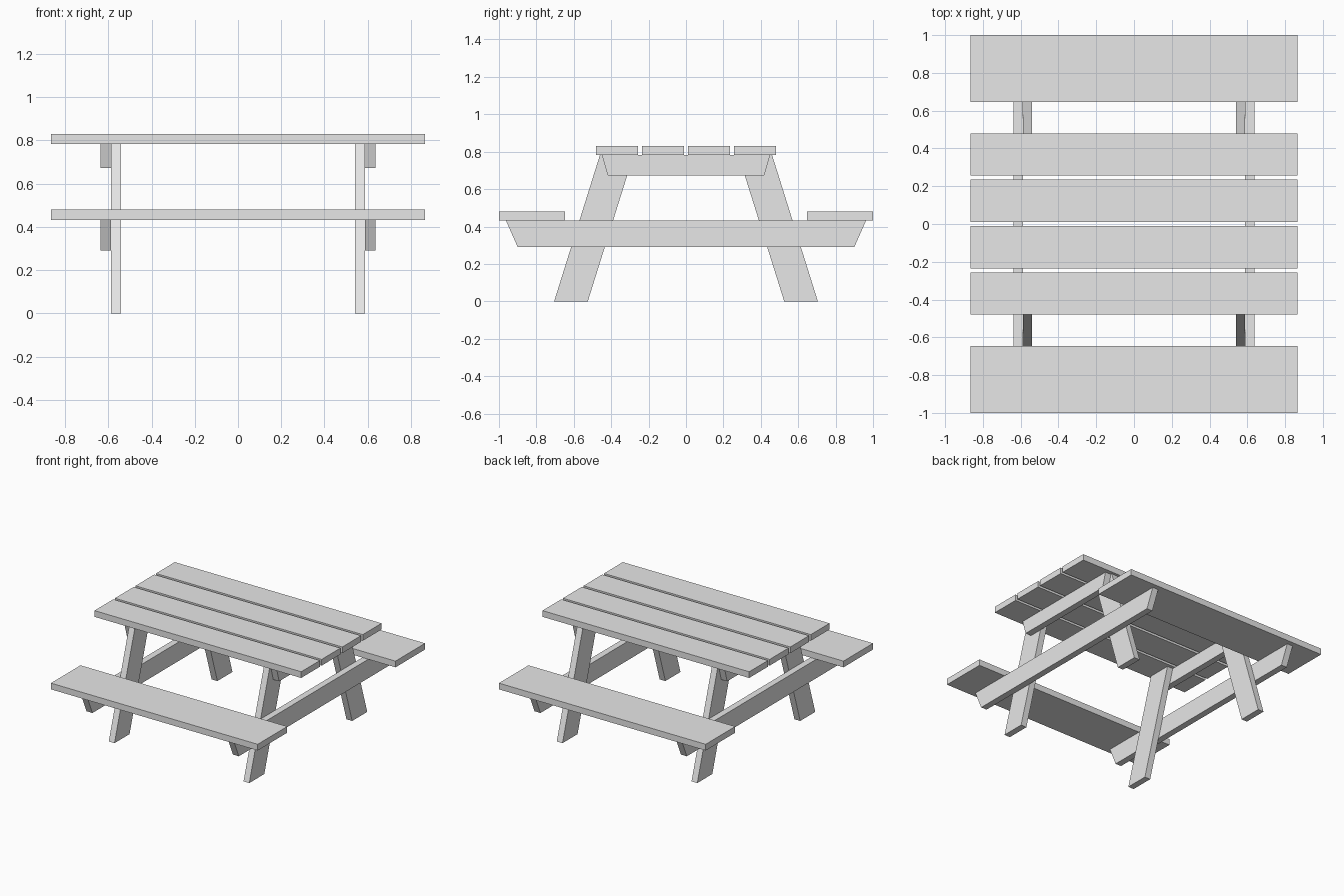
import bpy
import bmesh

cube = bpy.data.objects.get("Cube")
if cube:
    bpy.data.objects.remove(cube, do_unlink=True)

# One plain grey for all the timber
GREY = (0.8, 0.8, 0.8, 1.0)
timber = bpy.data.materials.new("plain_grey")
timber.use_nodes = True
timber.diffuse_color = GREY
timber.node_tree.nodes["Principled BSDF"].inputs["Base Color"].default_value = GREY


def plank(name, profile, x0, x1):
    """Extrude a (y, z) outline along x from x0 to x1."""
    bm = bmesh.new()
    face = bm.faces.new([bm.verts.new((x0, y, z)) for y, z in profile])
    ext = bmesh.ops.extrude_face_region(bm, geom=[face])
    moved = [v for v in ext["geom"] if isinstance(v, bmesh.types.BMVert)]
    bmesh.ops.translate(bm, verts=moved, vec=(x1 - x0, 0, 0))
    bmesh.ops.recalc_face_normals(bm, faces=bm.faces)
    mesh = bpy.data.meshes.new(name)
    bm.to_mesh(mesh)
    bm.free()
    mesh.materials.append(timber)
    obj = bpy.data.objects.new(name, mesh)
    bpy.context.collection.objects.link(obj)


def board(name, y0, y1, z0, z1):
    plank(name, [(y0, z0), (y1, z0), (y1, z1), (y0, z1)], -HALF, HALF)


def beam(name, bottom, top, z0, z1, side):
    outline = [(-bottom, z0), (bottom, z0), (top, z1), (-top, z1)]
    plank(name, outline, side * LEG_OUT, side * BEAM_OUT)


HALF = 0.865
LEG_IN, LEG_OUT, BEAM_OUT = 0.54, 0.588, 0.637
SEAT_Z, SEAT_TOP = 0.433, 0.48
TABLE_Z, TABLE_TOP = 0.783, 0.83

for end, s in (("front", -1), ("back", 1)):
    # Tabletop boards and bench seat
    board(f"{end}_inner_top_board", s * 0.011, s * 0.235, TABLE_Z, TABLE_TOP)
    board(f"{end}_outer_top_board", s * 0.256, s * 0.48, TABLE_Z, TABLE_TOP)
    board(f"{end}_bench_seat", s * 0.647, s, SEAT_Z, SEAT_TOP)
    # Splayed legs
    for side, d in (("left", 1), ("right", -1)):
        leg = [(s * 0.525, 0), (s * 0.705, 0), (s * 0.46, TABLE_Z), (s * 0.28, TABLE_Z)]
        plank(f"{end}_{side}_leg", leg, d * LEG_IN, d * LEG_OUT)

# Cross beams on the outer faces of the legs
for side, d in (("left", 1), ("right", -1)):
    beam(f"{side}_seat_beam", 0.90, 0.963, 0.29, SEAT_Z, d)
    beam(f"{side}_top_beam", 0.418, 0.45, 0.673, TABLE_Z, d)
